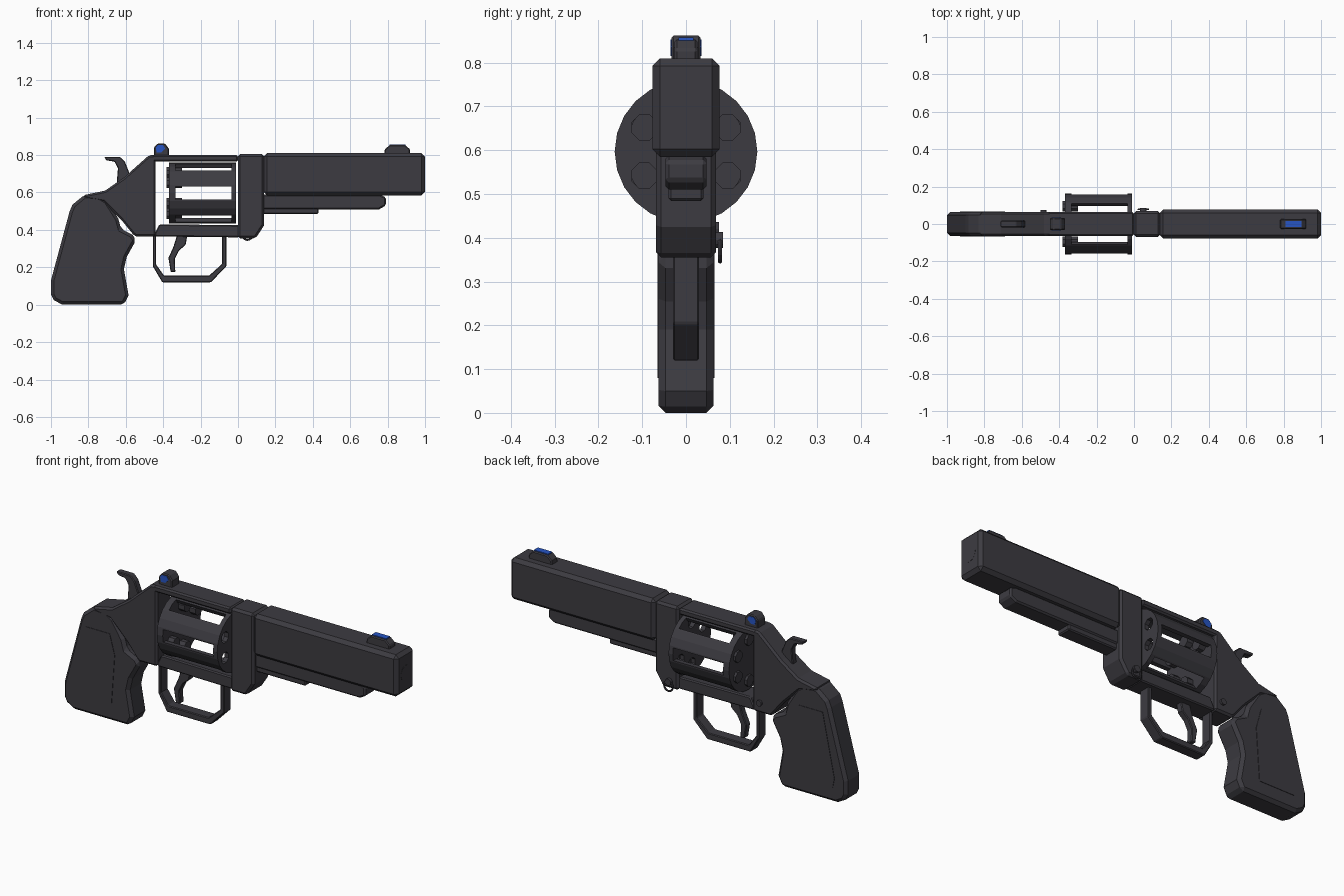
import bpy, bmesh, math
from mathutils import Matrix, Vector

if "Cube" in bpy.data.objects:
    bpy.data.objects.remove(bpy.data.objects["Cube"])


def material(name, rgb):
    m = bpy.data.materials.new(name)
    m.diffuse_color = (*rgb, 1)
    m.use_nodes = True
    m.node_tree.nodes["Principled BSDF"].inputs["Base Color"].default_value = m.diffuse_color
    return m


GUNMETAL = material("gunmetal", (0.046, 0.044, 0.053))
BLUE = material("sight blue", (0.02, 0.09, 0.55))


def finish(name, bm, mat=GUNMETAL, bevel=0):
    bmesh.ops.recalc_face_normals(bm, faces=bm.faces)
    me = bpy.data.meshes.new(name)
    bm.to_mesh(me)
    bm.free()
    me.materials.append(mat)
    ob = bpy.data.objects.new(name, me)
    bpy.context.collection.objects.link(ob)
    if bevel:
        b = ob.modifiers.new("bevel", "BEVEL")
        b.width = bevel
        b.segments = 1
        b.limit_method = "ANGLE"
        b.angle_limit = math.radians(40)
    return ob


def plate(name, pts, half, bevel=0.0, mat=GUNMETAL, y=0.0):
    """Side profile in x,z extruded across y."""
    bm = bmesh.new()
    f = bm.faces.new([bm.verts.new((x, y - half, z)) for x, z in pts])
    r = bmesh.ops.extrude_face_region(bm, geom=[f])
    moved = [v for v in r["geom"] if isinstance(v, bmesh.types.BMVert)]
    bmesh.ops.translate(bm, verts=moved, vec=(0, 2 * half, 0))
    return finish(name, bm, mat, bevel)


def box(name, x0, x1, z0, z1, half, bevel=0.0, mat=GUNMETAL, y=0.0):
    return plate(name, [(x0, z0), (x1, z0), (x1, z1), (x0, z1)], half, bevel, mat, y)


def add_rod(bm, x0, x1, y, z, r, n, turn=0.0):
    """Rod along x."""
    mat = (Matrix.Translation(((x0 + x1) / 2, y, z))
           @ Matrix.Rotation(math.pi / 2, 4, "Y") @ Matrix.Rotation(turn, 4, "Z"))
    bmesh.ops.create_cone(bm, cap_ends=True, segments=n, radius1=r, radius2=r,
                          depth=x1 - x0, matrix=mat)


def cut(ob, cutter):
    b = ob.modifiers.new("cut", "BOOLEAN")
    b.object = cutter
    b.solver = "EXACT"
    cutter.hide_render = True
    cutter.hide_viewport = True


# Frame: rear body, top strap, lower bar and front block around the cylinder window
plate("rear_frame", [(-0.44, 0.365), (-0.44, 0.80), (-0.475, 0.80), (-0.61, 0.68), (-0.71, 0.61),
                     (-0.83, 0.585), (-0.81, 0.565), (-0.72, 0.55), (-0.66, 0.49), (-0.625, 0.455),
                     (-0.56, 0.375), (-0.545, 0.365)], 0.064, 0.010)
box("top_strap", -0.46, 0.0, 0.765, 0.80, 0.064, 0.008)
plate("lower_bar", [(-0.445, 0.365), (0.005, 0.36), (0.005, 0.425), (-0.42, 0.43), (-0.445, 0.38)],
      0.055, 0.006)
plate("front_block", [(0, 0.355), (0.095, 0.355), (0.14, 0.425), (0.14, 0.805), (0, 0.805)],
      0.069, 0.012)

# Barrel and the rod housing beneath it
barrel = box("barrel", 0.138, 1.0, 0.585, 0.81, 0.077, 0.018)
bm = bmesh.new()
add_rod(bm, 0.98, 1.0008, 0, 0.695, 0.041, 24)
finish("muzzle_disc", bm)
plate("rod_housing", [(0.13, 0.51), (0.755, 0.51), (0.79, 0.53), (0.79, 0.575), (0.76, 0.588),
                      (0.13, 0.588)], 0.047, 0.008)
box("lower_rod", 0.13, 0.43, 0.484, 0.52, 0.04, 0.006)

# Cylinder: hollow drum with open flutes and six-sided chamber mouths
CZ = 0.597
bm = bmesh.new()
add_rod(bm, -0.37, -0.01, 0, CZ, 0.163, 24)
drum = finish("cylinder", bm)
bm = bmesh.new()
add_rod(bm, -0.335, -0.035, 0, CZ, 0.138, 24)
cut(drum, finish("hollow_cutter", bm))
for i in range(6):
    a = math.radians(60 * i)
    # flute cutter
    bm = bmesh.new()
    bmesh.ops.create_cube(bm, size=1, matrix=Matrix.Translation((0, 0, CZ))
                          @ Matrix.Rotation(a, 4, "X") @ Matrix.Translation((-0.185, 0.15, 0))
                          @ Matrix.Diagonal((0.30, 0.06, 0.068, 1)))
    cut(drum, finish("flute_cutter", bm))
    # chamber mouth cutter and cartridge seated in the back
    b = a + math.radians(30)
    y, z = 0.11 * math.cos(b), CZ + 0.11 * math.sin(b)
    bm = bmesh.new()
    add_rod(bm, -0.06, 0.02, y, z, 0.031, 8, math.pi / 8)
    cut(drum, finish("chamber_cutter", bm))
    bm = bmesh.new()
    add_rod(bm, -0.383, -0.30, y, z, 0.031, 8, math.pi / 8)
    finish("cartridge", bm)

# Grip with thin side panels
plate("grip", [(-0.82, 0.588), (-0.885, 0.535), (-0.90, 0.50), (-1.0, 0.13), (-1.0, 0.055),
               (-0.985, 0.025), (-0.94, 0.0), (-0.61, 0.0), (-0.585, 0.05), (-0.61, 0.19),
               (-0.595, 0.255), (-0.545, 0.345), (-0.565, 0.375), (-0.625, 0.405), (-0.64, 0.46),
               (-0.70, 0.555), (-0.74, 0.58)], 0.063, 0.016)
for s in (-1, 1):
    plate("grip_panel", [(-0.86, 0.47), (-0.72, 0.47), (-0.69, 0.36), (-0.71, 0.08), (-0.92, 0.08),
                         (-0.93, 0.13)], 0.0025, 0, GUNMETAL, s * 0.063)

# Trigger and guard
guard_out = [(-0.455, 0.37), (-0.455, 0.205), (-0.405, 0.12), (-0.145, 0.12), (-0.062, 0.205),
             (-0.062, 0.37)]
guard_in = [(-0.085, 0.37), (-0.085, 0.218), (-0.155, 0.155), (-0.395, 0.155), (-0.438, 0.215),
            (-0.438, 0.37)]
plate("trigger_guard", guard_out + guard_in, 0.03, 0.004)
plate("trigger", [(-0.325, 0.375), (-0.345, 0.31), (-0.372, 0.25), (-0.36, 0.175), (-0.335, 0.175),
                  (-0.338, 0.245), (-0.315, 0.29), (-0.28, 0.32), (-0.27, 0.375)], 0.018, 0.004)

# Hammer
plate("hammer", [(-0.715, 0.79), (-0.705, 0.772), (-0.66, 0.765), (-0.642, 0.73), (-0.65, 0.63),
                 (-0.57, 0.63), (-0.583, 0.71), (-0.605, 0.765), (-0.63, 0.79)], 0.018, 0.004)

# Sights with blue inlays
plate("front_sight", [(0.78, 0.80), (0.92, 0.80), (0.92, 0.83), (0.895, 0.853), (0.81, 0.853),
                      (0.785, 0.83)], 0.026, 0.005)
box("front_sight_inlay", 0.81, 0.895, 0.851, 0.857, 0.017, 0, BLUE)
plate("rear_sight", [(-0.45, 0.79), (-0.37, 0.79), (-0.37, 0.835), (-0.39, 0.862), (-0.43, 0.862),
                     (-0.45, 0.84)], 0.033, 0.005)
for s in (-1, 1):
    plate("rear_sight_inlay", [(-0.435, 0.815), (-0.41, 0.815), (-0.39, 0.835), (-0.40, 0.853),
                               (-0.43, 0.853), (-0.44, 0.84)], 0.002, 0, BLUE, s * 0.033)

# Small hardware on the far side: pins and a hanging ring
for name, x, z, r, y1 in (("frame_pin", -0.485, 0.42, 0.016, 0.075),
                          ("block_pin", 0.05, 0.395, 0.018, 0.085)):
    bm = bmesh.new()
    bmesh.ops.create_cone(bm, cap_ends=True, segments=12, radius1=r, radius2=r, depth=0.03,
                          matrix=Matrix.Translation((x, y1 - 0.015, z))
                          @ Matrix.Rotation(math.pi / 2, 4, "X"))
    finish(name, bm)
bpy.ops.mesh.primitive_torus_add(major_segments=16, minor_segments=6, major_radius=0.026,
                                 minor_radius=0.005, location=(0.05, 0.078, 0.372),
                                 rotation=(math.pi / 2, 0, 0))
ring = bpy.context.object
ring.name = "hanging_ring"
ring.data.materials.append(GUNMETAL)
